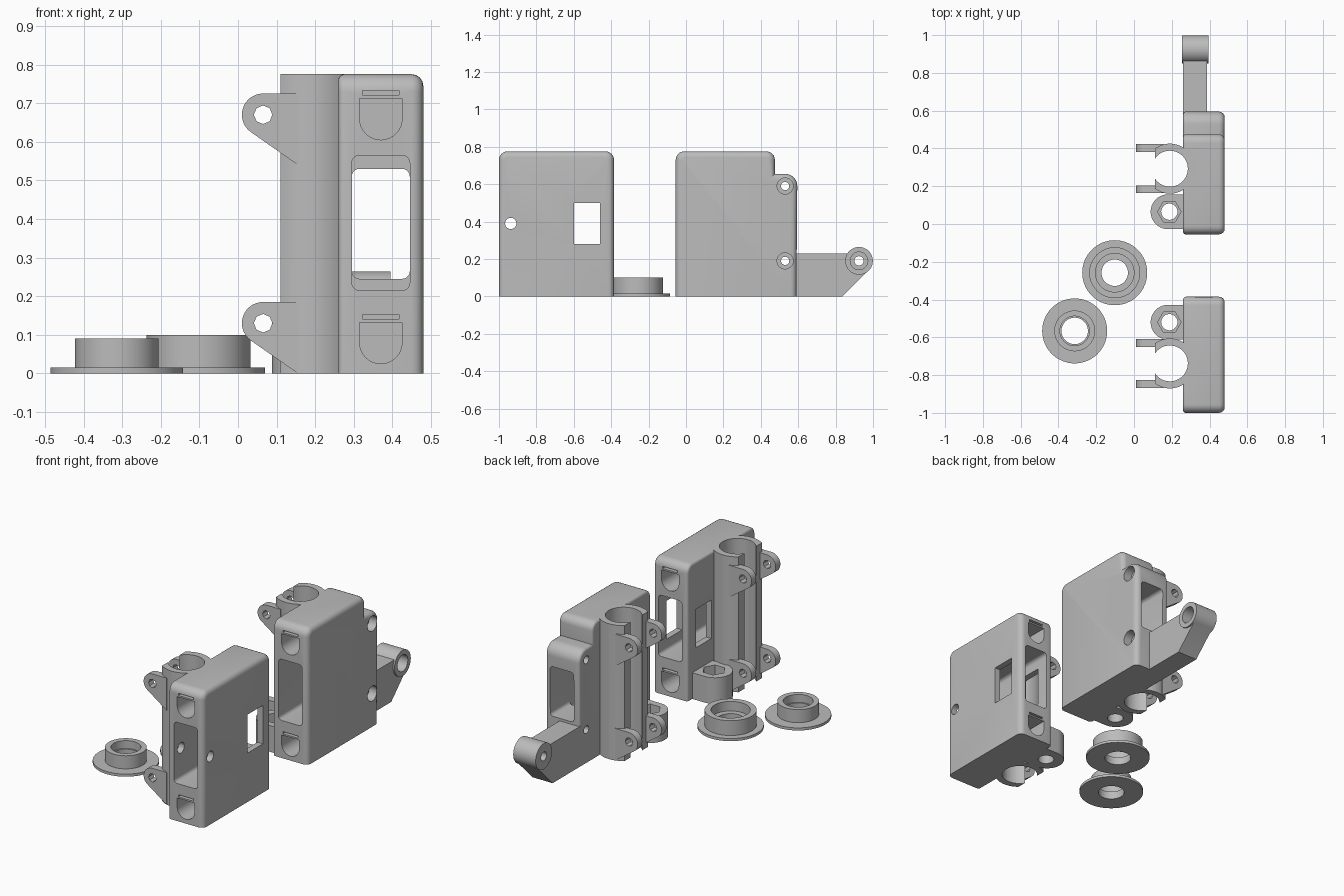
import bpy, bmesh
from math import cos, sin, radians, pi
from mathutils import Vector

cube = bpy.data.objects.get("Cube")
if cube:
    bpy.data.objects.remove(cube, do_unlink=True)

GREY = (0.5, 0.5, 0.5, 1)
mat = bpy.data.materials.new("plain grey plastic")
mat.use_nodes = True
mat.diffuse_color = GREY
mat.node_tree.nodes["Principled BSDF"].inputs["Base Color"].default_value = GREY

X0, X1, TOP = 0.26, 0.48, 0.775   # housing sides and height
AXIS_X = 0.19                     # centre line of the bearing clip


def arc(cx, cy, r, a, b, n=8):
    steps = [radians(a + (b - a) * i / n) for i in range(n + 1)]
    return [(cx + r * cos(t), cy + r * sin(t)) for t in steps]


def circle(cx, cy, r, n=32):
    return arc(cx, cy, r, 0, 360, n)[:-1]


def rect(a0, a1, b0, b1):
    return [(a0, b0), (a1, b0), (a1, b1), (a0, b1)]


def round_rect(a0, a1, b0, b1, r):
    return (arc(a1 - r, b1 - r, r, 0, 90, 5) + arc(a0 + r, b1 - r, r, 90, 180, 5)
            + arc(a0 + r, b0 + r, r, 180, 270, 5) + arc(a1 - r, b0 + r, r, 270, 360, 5))


def finish(name, bm):
    bmesh.ops.recalc_face_normals(bm, faces=bm.faces)
    mesh = bpy.data.meshes.new(name)
    bm.to_mesh(mesh)
    bm.free()
    mesh.materials.append(mat)
    ob = bpy.data.objects.new(name, mesh)
    bpy.context.collection.objects.link(ob)
    return ob


def prism_mesh(pts, axis, lo, hi):
    """Extrude a 2D outline along an axis from lo to hi."""
    place = {"x": lambda p: (lo, p[0], p[1]),
             "y": lambda p: (p[0], lo, p[1]),
             "z": lambda p: (p[0], p[1], lo)}[axis]
    bm = bmesh.new()
    face = bm.faces.new([bm.verts.new(place(p)) for p in pts])
    new = bmesh.ops.extrude_face_region(bm, geom=[face], use_keep_orig=True)["geom"]
    shift = Vector([hi - lo if a == axis else 0 for a in "xyz"])
    bmesh.ops.translate(bm, vec=shift,
                        verts=[v for v in new if isinstance(v, bmesh.types.BMVert)])
    bmesh.ops.recalc_face_normals(bm, faces=bm.faces)
    return bm


def prism(name, pts, axis, lo, hi):
    return finish(name, prism_mesh(pts, axis, lo, hi))


def housing(name, outline):
    """Side outline with rounded rims on both sides."""
    bm = prism_mesh(outline, "x", X0, X1)
    for side, width in ((X1, 0.03), (X0, 0.015)):
        rim = [e for e in bm.edges
               if all(abs(v.co.x - side) < 1e-5 for v in e.verts)
               and any(v.co.z > 1e-5 for v in e.verts)]
        bmesh.ops.bevel(bm, geom=rim, offset=width, segments=4, profile=0.5,
                        affect="EDGES", clamp_overlap=False)
    return finish(name, bm)


def combine(ob, others, operation):
    bpy.context.view_layer.objects.active = ob
    for other in others:
        other.hide_render = True
        mod = ob.modifiers.new("join", "BOOLEAN")
        mod.operation = operation
        mod.solver = "EXACT"
        mod.object = other
        bpy.ops.object.modifier_apply(modifier=mod.name)
        bpy.data.objects.remove(other, do_unlink=True)


def smooth(ob):
    bpy.ops.object.select_all(action="DESELECT")
    ob.select_set(True)
    bpy.context.view_layer.objects.active = ob
    bpy.ops.object.shade_smooth_by_angle(angle=radians(30))


def clip_parts(cy, boss_y):
    """Bearing clip with four ears, plus the nut boss."""
    ring = arc(AXIS_X, cy, 0.1325, -127, 127, 32) + arc(AXIS_X, cy, 0.095, 147, -147, 32)
    parts = [prism("clip_wall", ring, "z", 0, TOP)]
    for z in (0.67, 0.13):
        ear = arc(0.065, z, 0.055, 90, 235, 14) + [(0.155, z - 0.13), (0.155, z + 0.055)]
        for y in (cy - 0.13, cy + 0.088):
            parts.append(prism("clip_ear", ear, "y", y, y + 0.042))
    boss = arc(0.18, boss_y, 0.092, 90, 270, 20) + [(0.275, boss_y - 0.092), (0.275, boss_y + 0.092)]
    parts.append(prism("nut_boss", boss, "z", 0, 0.15))
    return parts


def clip_cutters(cy, boss_y):
    cuts = [prism("bore_cutter", circle(AXIS_X, cy, 0.095, 48), "z", -0.1, 1)]
    for z in (0.67, 0.13):
        cuts.append(prism("ear_hole_cutter", circle(0.065, z, 0.024, 8), "y", cy - 0.2, cy + 0.2))
    cuts.append(prism("boss_hole_cutter", circle(0.187, boss_y, 0.043), "z", -0.1, 0.2))
    cuts.append(prism("nut_trap_cutter", circle(0.187, boss_y, 0.062, 6), "z", 0.07, 0.2))
    return cuts


def rod_cutters(y0, y1, slit_ends):
    """D-shaped rod sockets with a thin slit above each."""
    cuts = []
    for z in (0.66, 0.08):
        socket = arc(0.37, z, 0.055, 180, 360, 16) + [(0.425, z + 0.052), (0.315, z + 0.052)]
        cuts.append(prism("socket_cutter", socket, "y", y0, y1))
        for a, b in slit_ends:
            cuts.append(prism("slit_cutter", rect(0.323, 0.417, z + 0.061, z + 0.073), "y", a, b))
    return cuts


# Front carriage
front = housing("front_carriage", [(-1, 0), (-0.385, 0)]
                + arc(-0.43, TOP - 0.045, 0.045, 0, 90, 6)
                + arc(-0.955, TOP - 0.045, 0.045, 90, 180, 6))
combine(front, clip_parts(-0.738, -0.52), "UNION")
combine(front, clip_cutters(-0.738, -0.52)
        + rod_cutters(-1.1, -0.3, [(-1.1, -0.92), (-0.46, -0.3)])
        + [prism("belt_cutter", round_rect(0.295, 0.445, 0.215, 0.565, 0.02), "y", -1.1, -0.3),
           prism("side_window_cutter", rect(-0.6, -0.46, 0.28, 0.5), "x", 0.2, 0.6),
           prism("pin_hole_cutter", circle(-0.937, 0.39, 0.03), "x", 0.2, 0.6)], "DIFFERENCE")
smooth(front)

# Rear carriage with stepped back and arm
rear = housing("rear_carriage", [(-0.055, 0), (0.59, 0)]
               + arc(0.53, 0.59, 0.065, 0, 90, 10) + [(0.475, 0.655)]
               + arc(0.43, TOP - 0.045, 0.045, 0, 90, 6)
               + arc(-0.01, TOP - 0.045, 0.045, 90, 180, 6))
arm = [(0.54, 0), (0.835, 0)] + arc(0.925, 0.19, 0.072, -45, 146, 20) + [(0.54, 0.23)]
combine(rear, clip_parts(0.293, 0.065)
        + [prism("arm", arm, "x", X0, 0.386),
           prism("arm_eye", circle(0.925, 0.19, 0.074, 40), "x", 0.253, 0.395)], "UNION")
cuts = clip_cutters(0.293, 0.065) + rod_cutters(-0.2, 0.42, [(-0.2, 0.03)])
cuts += [prism("belt_cutter", round_rect(0.295, 0.445, 0.215, 0.565, 0.02), "y", -0.2, 0.42),
         prism("belt_exit_cutter", round_rect(0.295, 0.445, 0.245, 0.53, 0.02), "y", 0.3, 0.8)]
for y, z, big, small, depth in ((0.53, 0.59, 0.043, 0.022, 0.43),
                                (0.53, 0.19, 0.043, 0.022, 0.43),
                                (0.925, 0.19, 0.047, 0.025, 0.3)):
    cuts.append(prism("screw_cutter", circle(y, z, small, 24), "x", 0.1, 0.6))
    cuts.append(prism("screw_head_cutter", circle(y, z, big), "x", depth, 0.6))
combine(rear, cuts, "DIFFERENCE")
smooth(rear)

# Two flanged bushings
for name, x, y, hub, seat, height in (("large_bushing", -0.102, -0.258, 0.135, 0.102, 0.1),
                                      ("small_bushing", -0.314, -0.566, 0.108, 0.078, 0.09)):
    profile = [(0.07, 0), (0.172, 0), (0.172, 0.015), (hub, 0.015), (hub, height),
               (seat, height), (seat, 0.045), (0.07, 0.045)]
    bm = bmesh.new()
    verts = [bm.verts.new((r, 0, z)) for r, z in profile]
    edges = [bm.edges.new((verts[i - 1], verts[i])) for i in range(len(verts))]
    bmesh.ops.spin(bm, geom=verts + edges, cent=(0, 0, 0), axis=(0, 0, 1),
                   angle=2 * pi, steps=64)
    bmesh.ops.remove_doubles(bm, verts=bm.verts, dist=1e-4)
    ob = finish(name, bm)
    ob.location = (x, y, 0)
    smooth(ob)
